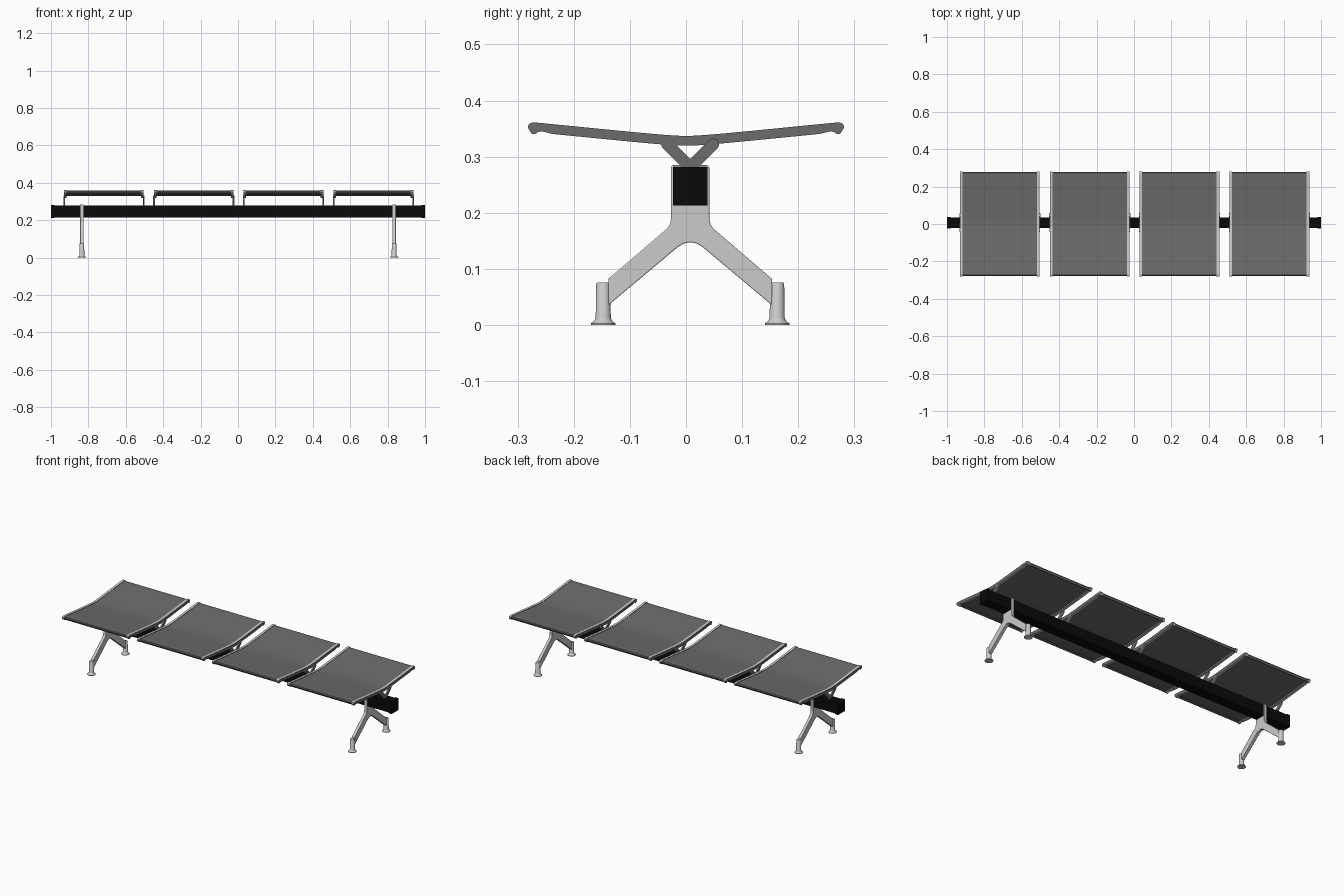
import bpy, bmesh, math
from mathutils import Vector

cube = bpy.data.objects.get("Cube")
if cube:
    bpy.data.objects.remove(cube, do_unlink=True)


def material(name, value):
    m = bpy.data.materials.new(name)
    m.use_nodes = True
    colour = (value, value, value, 1)
    m.diffuse_color = colour
    m.node_tree.nodes["Principled BSDF"].inputs["Base Color"].default_value = colour
    return m


GREY = material("dark grey", 0.15)
SILVER = material("light silver", 0.6)
BLACK = material("black", 0.003)


def finish(name, bm, mats, rule=None):
    bmesh.ops.recalc_face_normals(bm, faces=bm.faces)
    bm.normal_update()
    if rule:
        for f in bm.faces:
            f.material_index = rule(f)
    mesh = bpy.data.meshes.new(name)
    bm.to_mesh(mesh)
    bm.free()
    for m in mats:
        mesh.materials.append(m)
    ob = bpy.data.objects.new(name, mesh)
    bpy.context.collection.objects.link(ob)
    bpy.ops.object.select_all(action="DESELECT")
    ob.select_set(True)
    bpy.context.view_layer.objects.active = ob
    bpy.ops.object.shade_smooth_by_angle(angle=math.radians(35))
    return ob


def prism(bm, outline, x0, x1):
    """Extrude a y-z outline from x0 to x1."""
    face = bm.faces.new([bm.verts.new((x0, y, z)) for y, z in outline])
    ext = bmesh.ops.extrude_face_region(bm, geom=[face])
    verts = [v for v in ext["geom"] if isinstance(v, bmesh.types.BMVert)]
    bmesh.ops.translate(bm, verts=verts, vec=(x1 - x0, 0, 0))


def seat_top(y):
    # straight wings blended through a soft centre dip
    return 0.3345 + 0.1 * (math.sqrt(y * y + 0.03 ** 2) - 0.005)


def mirrored(half, centre=0):
    """Half outline on the +y side, mirrored around a centre line."""
    return [(centre + y, z) for y, z in half] + [(centre - y, z) for y, z in reversed(half)]


def side_is_grey(f):
    return 0 if abs(f.normal.x) > 0.7 else 1


SEATS = [-0.717, -0.237, 0.243, 0.724]
HALF = 0.213
STEPS = [0.012 + 0.0227 * i for i in range(12)]
TIP = [(0.274, 0.361), (0.28, 0.358), (0.282, 0.352), (0.275, 0.341),
       (0.269, 0.34), (0.264, 0.344), (0.256, 0.345)]

rail_outline = mirrored([(y, seat_top(y)) for y in STEPS] + TIP
                        + [(y, seat_top(y) - 0.0175) for y in reversed(STEPS[:-1])])
# order the closed loop: top right wing, underside right, underside left, top left
LIP = [(0.274, 0.358), (0.278, 0.355), (0.279, 0.351), (0.273, 0.342), (0.269, 0.342),
       (0.272, 0.35), (0.268, 0.353)]
panel_outline = mirrored([(y, seat_top(y) - 0.002) for y in STEPS] + LIP
                         + [(y, seat_top(y) - 0.008) for y in reversed(STEPS[:-1])])


def capsule(a, b, r, n=8):
    """Rounded bar outline in the y-z plane."""
    a, b = Vector(a), Vector(b)
    ang = math.atan2(b.y - a.y, b.x - a.x)
    pts = []
    for c, start in ((b, ang - math.pi / 2), (a, ang + math.pi / 2)):
        for i in range(n + 1):
            t = start + math.pi * i / n
            pts.append((c.x + r * math.cos(t), c.y + r * math.sin(t)))
    return pts


MID = 0.0075
for number, cx in enumerate(SEATS, 1):
    # seat sheet with curled front and back lips
    bm = bmesh.new()
    prism(bm, panel_outline, cx - HALF + 0.013, cx + HALF - 0.013)
    finish(f"seat_panel_{number}", bm, [GREY])
    # side rails
    bm = bmesh.new()
    for s in (-1, 1):
        prism(bm, rail_outline, cx + s * (HALF - 0.014), cx + s * HALF)
    finish(f"seat_rails_{number}", bm, [GREY, SILVER], side_is_grey)
    # crossed struts joining rails and beam
    bm = bmesh.new()
    for s in (-1, 1):
        for k in (-1, 1):
            bar = capsule((MID + k * 0.041, 0.322), (MID - k * 0.006, 0.275), 0.0105)
            inner = cx + s * (HALF - 0.004 + 0.001 * k)
            prism(bm, bar, inner, inner + s * 0.007)
    finish(f"seat_struts_{number}", bm, [GREY, SILVER], side_is_grey)


def box(bm, x0, x1, y0, y1, z0, z1):
    prism(bm, [(y0, z0), (y1, z0), (y1, z1), (y0, z1)], x0, x1)


# beam and end caps
bm = bmesh.new()
box(bm, -0.985, 0.985, -0.021, 0.036, 0.216, 0.279)
finish("beam", bm, [BLACK])
bm = bmesh.new()
for s in (-1, 1):
    box(bm, s * 0.98, s, -0.023, 0.038, 0.213, 0.282)
finish("beam_end_caps", bm, [BLACK])

# forked legs
LEG_HALF = [(0.031, 0.285), (0.034, 0.282), (0.034, 0.19), (0.036, 0.18), (0.041, 0.172),
            (0.146, 0.082), (0.146, 0.035), (0.022, 0.139), (0.012, 0.145), (0.004, 0.147)]


def foot(bm, x, y):
    """Turned foot: flared base below a rounded post."""
    profile = [(0, 0), (0.022, 0), (0.022, 0.003), (0.016, 0.007), (0.0135, 0.013),
               (0.0125, 0.073), (0.011, 0.0755), (0, 0.0755)]
    verts = [bm.verts.new((x + r, y, z)) for r, z in profile]
    edges = [bm.edges.new(pair) for pair in zip(verts, verts[1:])]
    bmesh.ops.spin(bm, geom=verts + edges, cent=(x, y, 0), axis=(0, 0, 1),
                   angle=math.tau, steps=24, use_duplicate=False)
    bmesh.ops.remove_doubles(bm, verts=bm.verts, dist=0.0002)


for side, x in (("right", -0.835), ("left", 0.835)):
    bm = bmesh.new()
    prism(bm, mirrored(LEG_HALF, MID), x - 0.009, x + 0.009)
    ob = finish(f"{side}_leg", bm, [SILVER])
    bevel = ob.modifiers.new("soft edges", "BEVEL")
    bevel.width = 0.002
    bevel.segments = 2
    bm = bmesh.new()
    for k in (-1, 1):
        foot(bm, x, MID + k * 0.155)
    finish(f"{side}_feet", bm, [SILVER])
